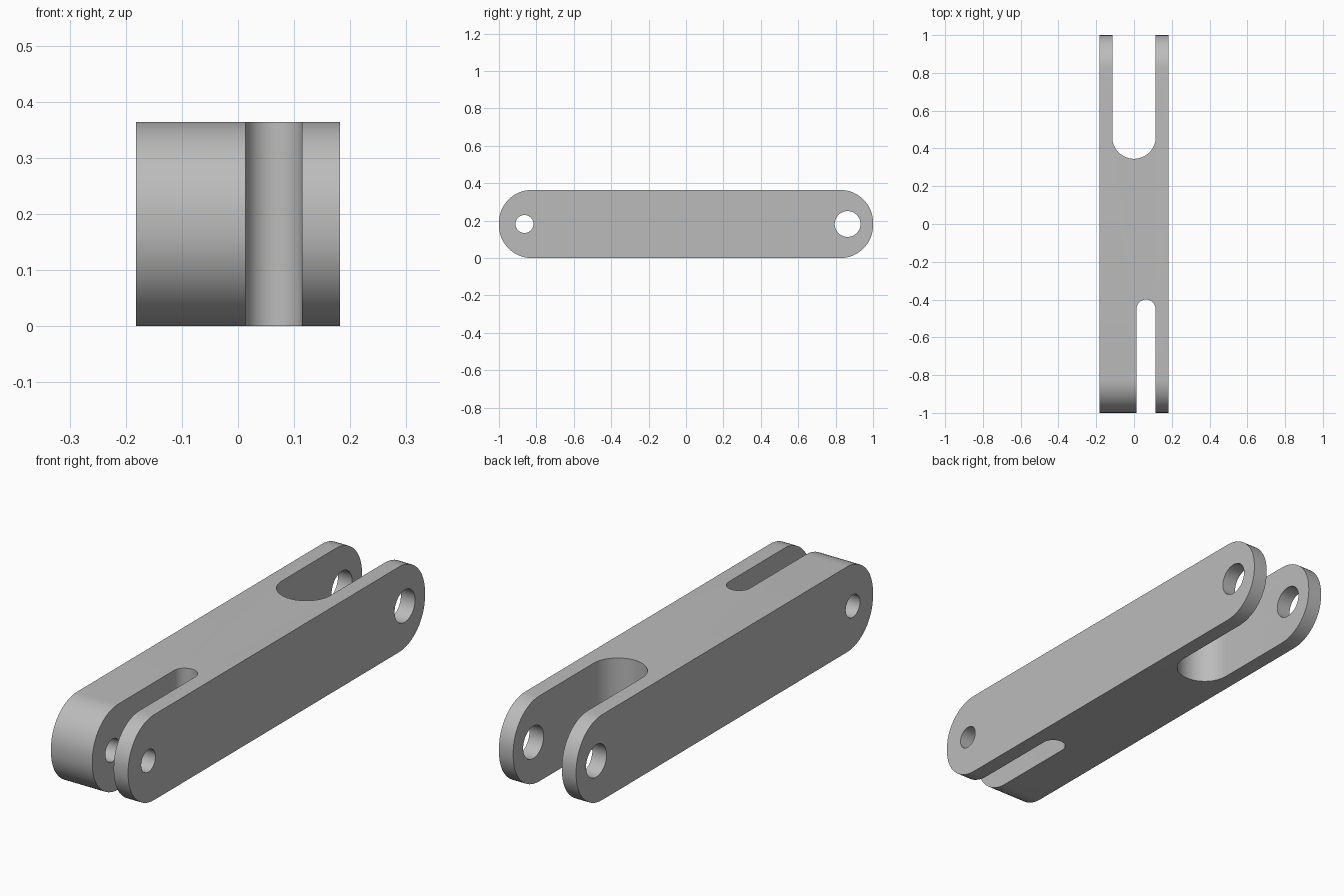
import bpy, bmesh
from math import pi, sin, cos, radians
from mathutils import Vector

if "Cube" in bpy.data.objects:
    bpy.data.objects.remove(bpy.data.objects["Cube"], do_unlink=True)

HALF = 0.182     # half width and half height of the bar
END_R = 0.175    # rounding of the bar ends
PIN_Y = 0.864    # distance of the pin holes from the middle

steel = bpy.data.materials.new("plain_grey")
steel.use_nodes = True
colour = (0.5, 0.5, 0.5, 1)
steel.diffuse_color = colour
steel.node_tree.nodes["Principled BSDF"].inputs["Base Color"].default_value = colour


def arc(cx, cy, r, start, end, steps):
    angles = [radians(start + (end - start) * i / steps) for i in range(steps + 1)]
    return [(cx + r * cos(a), cy + r * sin(a)) for a in angles]


def extrude(name, outline, place, direction):
    """Solid made by sweeping a flat outline along a direction."""
    bm = bmesh.new()
    face = bm.faces.new([bm.verts.new(place(u, v)) for u, v in outline])
    top = bmesh.ops.extrude_face_region(bm, geom=[face])["geom"]
    bmesh.ops.translate(bm, vec=Vector(direction),
                        verts=[e for e in top if isinstance(e, bmesh.types.BMVert)])
    bmesh.ops.recalc_face_normals(bm, faces=bm.faces)
    mesh = bpy.data.meshes.new(name)
    bm.to_mesh(mesh)
    bm.free()
    mesh.materials.append(steel)
    obj = bpy.data.objects.new(name, mesh)
    bpy.context.collection.objects.link(obj)
    return obj


def slot(name, x, half_width, end_y, side):
    """Round-ended slot, open at the front (side -1) or back (side 1)."""
    cy = end_y + side * half_width
    outline = arc(x, cy, half_width, 0, -180 * side, 32)
    outline += [(x - half_width, side * 1.2), (x + half_width, side * 1.2)]
    return extrude(name, outline, lambda u, v: (u, v, -0.2), (0, 0, 0.8))


def pin_hole(name, y, r):
    return extrude(name, arc(y, HALF, r, 0, 360, 48)[:-1],
                   lambda u, v: (-0.4, u, v), (0.8, 0, 0))


# Bar with rounded ends
c, low, high = 1 - END_R, END_R, 2 * HALF - END_R
outline = []
for cy, cz, start in ((c, high, 0), (-c, high, 90), (-c, low, 180), (c, low, 270)):
    outline += arc(cy, cz, END_R, start, start + 90, 16)
bar = extrude("clevis_link", outline, lambda u, v: (-HALF, u, v), (2 * HALF, 0, 0))

# Fork slots and pin holes
cutters = [
    slot("back_slot_cutter", 0, 0.115, 0.345, 1),
    slot("front_slot_cutter", 0.0635, 0.0505, -0.40, -1),
    pin_hole("back_hole_cutter", PIN_Y, 0.069),
    pin_hole("front_hole_cutter", -PIN_Y, 0.048),
]
bpy.ops.object.select_all(action="DESELECT")
bpy.context.view_layer.objects.active = bar
bar.select_set(True)
for cutter in cutters:
    cutter.hide_render = True
    mod = bar.modifiers.new(cutter.name, "BOOLEAN")
    mod.operation = "DIFFERENCE"
    mod.solver = "EXACT"
    mod.object = cutter
    bpy.ops.object.modifier_apply(modifier=mod.name)
    bpy.data.objects.remove(cutter, do_unlink=True)

bpy.ops.object.shade_smooth_by_angle(angle=radians(30))
